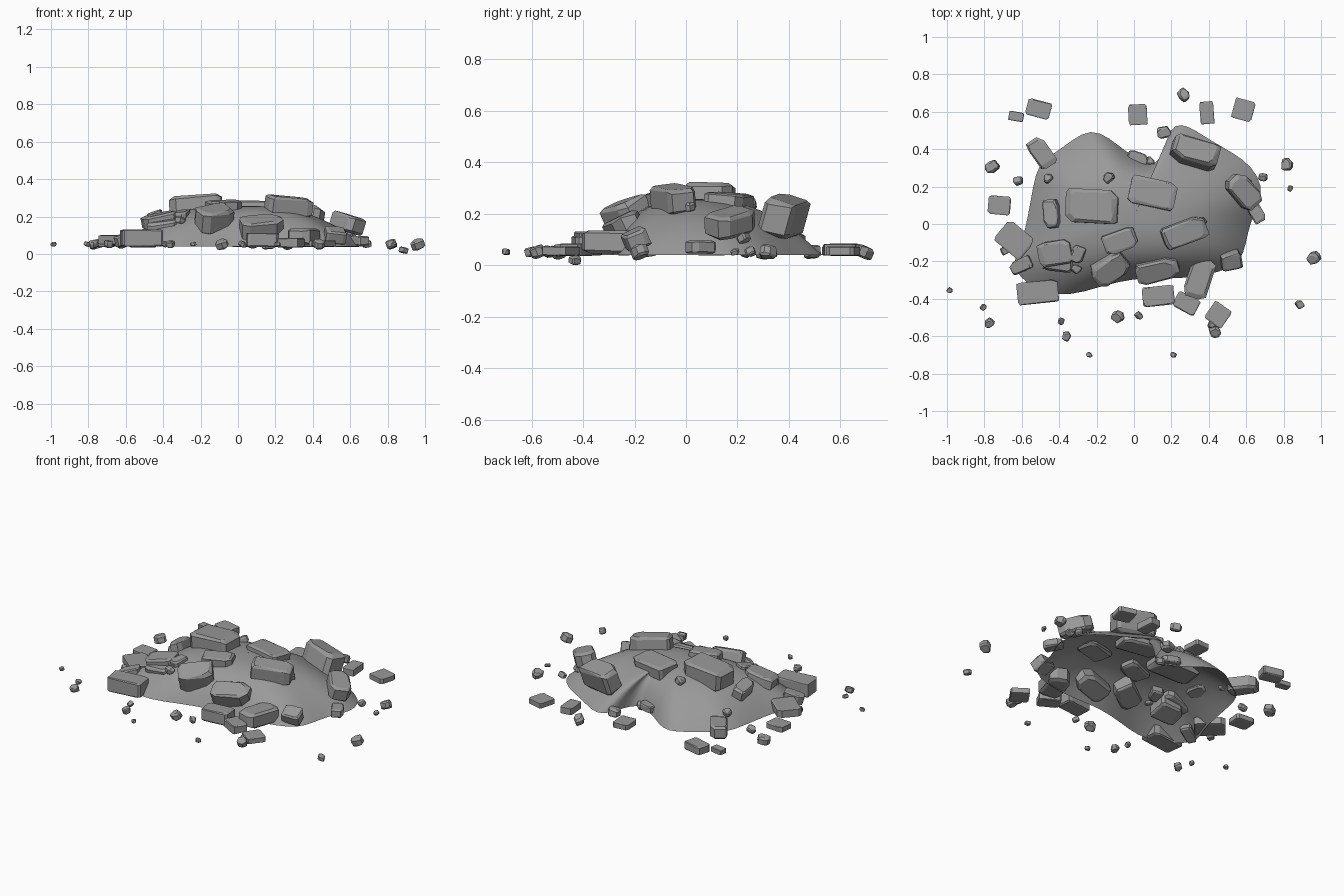
import bpy, bmesh, math, random
from mathutils import Vector, Matrix
from mathutils.bvhtree import BVHTree

if "Cube" in bpy.data.objects:
    bpy.data.objects.remove(bpy.data.objects["Cube"])

random.seed(11)
GROUND = 0.04
stone = bpy.data.materials.new("grey_stone")
stone.diffuse_color = (.32, .32, .32, 1)
stone.use_nodes = True
stone.node_tree.nodes["Principled BSDF"].inputs["Base Color"].default_value = stone.diffuse_color


def finish(name, bm):
    bmesh.ops.recalc_face_normals(bm, faces=bm.faces)
    me = bpy.data.meshes.new(name)
    bm.to_mesh(me)
    me.materials.append(stone)
    ob = bpy.data.objects.new(name, me)
    bpy.context.collection.objects.link(ob)
    return ob


# Debris mound: lobed outline easing into an oval towards the rounded top, open below
outline = [(-.42, .38), (-.33, .45), (-.23, .51), (-.13, .46), (-.05, .39), (.04, .34),
           (.12, .31), (.165, .40), (.19, .51), (.25, .54), (.33, .50), (.42, .44), (.53, .38),
           (.63, .31), (.69, .20), (.67, .10), (.62, .01), (.60, -.10), (.57, -.21),
           (.45, -.26), (.30, -.29), (.15, -.29), (0, -.29), (-.17, -.33), (-.35, -.39),
           (-.51, -.36), (-.62, -.28), (-.65, -.20), (-.60, -.10), (-.57, .02),
           (-.54, .20), (-.51, .33)]
centre = Vector((0, .04))
bm = bmesh.new()
rings = []
for t in (1, .96, .9, .82, .72, .6, .45, .25):
    z = GROUND + .218 * (1 - t ** 3.1)
    ring = []
    for p in outline:
        d = Vector(p) - centre
        oval = d / math.hypot(d.x / .62, d.y / .38)
        ring.append(bm.verts.new((*(centre + oval.lerp(d, t ** 1.5) * t), z)))
    rings.append(ring)
n = len(outline)
for a, b in zip(rings, rings[1:]):
    for i in range(n):
        j = (i + 1) % n
        bm.faces.new((a[i], b[i], b[j], a[j]))
tip = bm.verts.new((centre.x, centre.y, GROUND + .218))
for i in range(n):
    bm.faces.new((rings[-1][i], tip, rings[-1][(i + 1) % n]))
mound = finish("debris_mound", bm)
bm.normal_update()
tree = BVHTree.FromBMesh(bm)
for p in mound.data.polygons:
    p.use_smooth = True
sub = mound.modifiers.new("smooth", 'SUBSURF')
sub.levels = sub.render_levels = 1


def surface(x, y):
    hit, nor, _, _ = tree.ray_cast(Vector((x, y, 2)), Vector((0, 0, -1)))
    if hit is None:
        return GROUND, Vector((0, 0, 1))
    return hit.z, nor if nor.z > 0 else -nor


def rock(name, x, y, z, size, turn, up=Vector((0, 0, 1)), cut=.3):
    """Convex block with broken corners and chamfered rims, leaning along 'up'."""
    bm = bmesh.new()
    lean = Vector((0, 0, 1)).rotation_difference(up).to_matrix()
    rot = lean @ Matrix.Rotation(math.radians(turn), 3, 'Z')
    for sx in (-1, 1):
        for sy in (-1, 1):
            a, b = random.uniform(.3, 1.9) * cut, random.uniform(.4, 2.2) * cut
            for cx, cy in ((1 - a, 1), (1, 1 - b)):     # corner broken off in plan
                for sz in (-1, 1):
                    rim, low = random.uniform(.4, 1) * cut, random.uniform(.4, 1.4) * cut
                    for k, h in ((1, 1 - low), (1 - rim, 1)):
                        v = Vector((sx * cx * k * size[0], sy * cy * k * size[1],
                                    sz * h * size[2])) / 2
                        bm.verts.new(rot @ v + Vector((x, y, z)))
    bmesh.ops.convex_hull(bm, input=bm.verts[:])
    loose = [v for v in bm.verts if not v.link_faces]
    bmesh.ops.delete(bm, geom=loose, context='VERTS')
    bmesh.ops.dissolve_limit(bm, angle_limit=math.radians(8), verts=bm.verts[:],
                             edges=bm.edges[:])
    return finish(name, bm)


# Large blocks lying on the mound: x, y, centre z, length, width, height, turn
top_blocks = [(-.225, .095, .255, .28, .18, .12, -3), (.10, .165, .24, .25, .15, .08, -12),
              (.325, .38, .19, .25, .13, .14, -15), (.27, -.045, .255, .24, .12, .10, 20),
              (.585, .175, .165, .20, .12, .09, -48), (-.44, .055, .19, .15, .08, .07, 95),
              (-.075, -.09, .25, .18, .11, .07, 20)]
side_blocks = [(-.495, .38, .085, .17, .10, .08, -55), (-.42, -.155, .18, .18, .13, .07, 10),
               (-.40, -.18, .14, .16, .14, .09, -5), (-.13, -.23, .185, .20, .13, .13, 35),
               (.125, -.235, .14, .23, .12, .11, 15), (.35, -.29, .09, .22, .13, .09, 72),
               (.52, -.195, .10, .11, .09, .07, 10), (.655, .06, .07, .11, .07, .05, -60),
               (-.60, -.22, .08, .12, .07, .06, 25), (-.30, -.16, .20, .09, .07, .06, 70),
               (.02, .355, .07, .11, .06, .04, -20)]
for i, (x, y, z, lx, ly, h, turn) in enumerate(top_blocks + side_blocks):
    up = surface(x, y)[1].lerp(Vector((0, 0, 1)), .5).normalized()
    rock(f"mound_block_{i}", x, y, z, (lx, ly, h), turn, up, .27)

# Flat slabs scattered on the ground around the mound
ground_slabs = [(-.51, .615, .06, .13, .09, .05, -15), (-.63, .575, .055, .08, .05, .03, -10),
                (.02, .585, .055, .10, .11, .035, 3), (.39, .595, .06, .075, .12, .045, 5),
                (.585, .61, .055, .11, .11, .035, -15), (-.72, .10, .055, .12, .10, .035, -5),
                (-.64, -.085, .075, .18, .14, .05, -40), (.28, -.425, .06, .13, .09, .05, -28),
                (.45, -.485, .055, .11, .11, .035, -35), (-.515, -.365, .085, .22, .12, .09, 6),
                (.13, -.385, .075, .17, .105, .075, 6)]
for i, (x, y, z, lx, ly, h, turn) in enumerate(ground_slabs):
    rock(f"ground_slab_{i}", x, y, z, (lx, ly, h), turn, cut=.15)

# Small chips: x, y, size
chips = [(-.76, .305, .07), (-.62, .23, .05), (-.46, .245, .05), (-.135, .25, .055),
         (.16, .49, .07), (.265, .69, .065), (.82, .32, .065), (.835, .19, .03), (.69, .25, .045),
         (.96, -.18, .07), (.885, -.43, .045), (.43, -.575, .065), (.21, -.70, .033),
         (-.24, -.70, .03), (-.36, -.60, .05), (-.39, -.52, .035), (-.775, -.53, .05),
         (-.805, -.445, .033), (-.985, -.355, .03), (-.085, -.495, .065), (.025, -.49, .04),
         (.42, -.535, .05), (-.69, -.14, .05), (.08, .335, .055), (.36, .01, .05),
         (-.31, -.24, .05), (.60, .22, .05)]
for i, (x, y, s) in enumerate(chips):
    z = surface(x, y)[0] + .012
    if (x, y) == (.885, -.43):
        z = .02
    up = Vector((random.uniform(-.5, .5), random.uniform(-.5, .5), 1)).normalized()
    rock(f"chip_{i}", x, y, z, (s, s * .85, s * .7), random.uniform(0, 180), up, .45)
